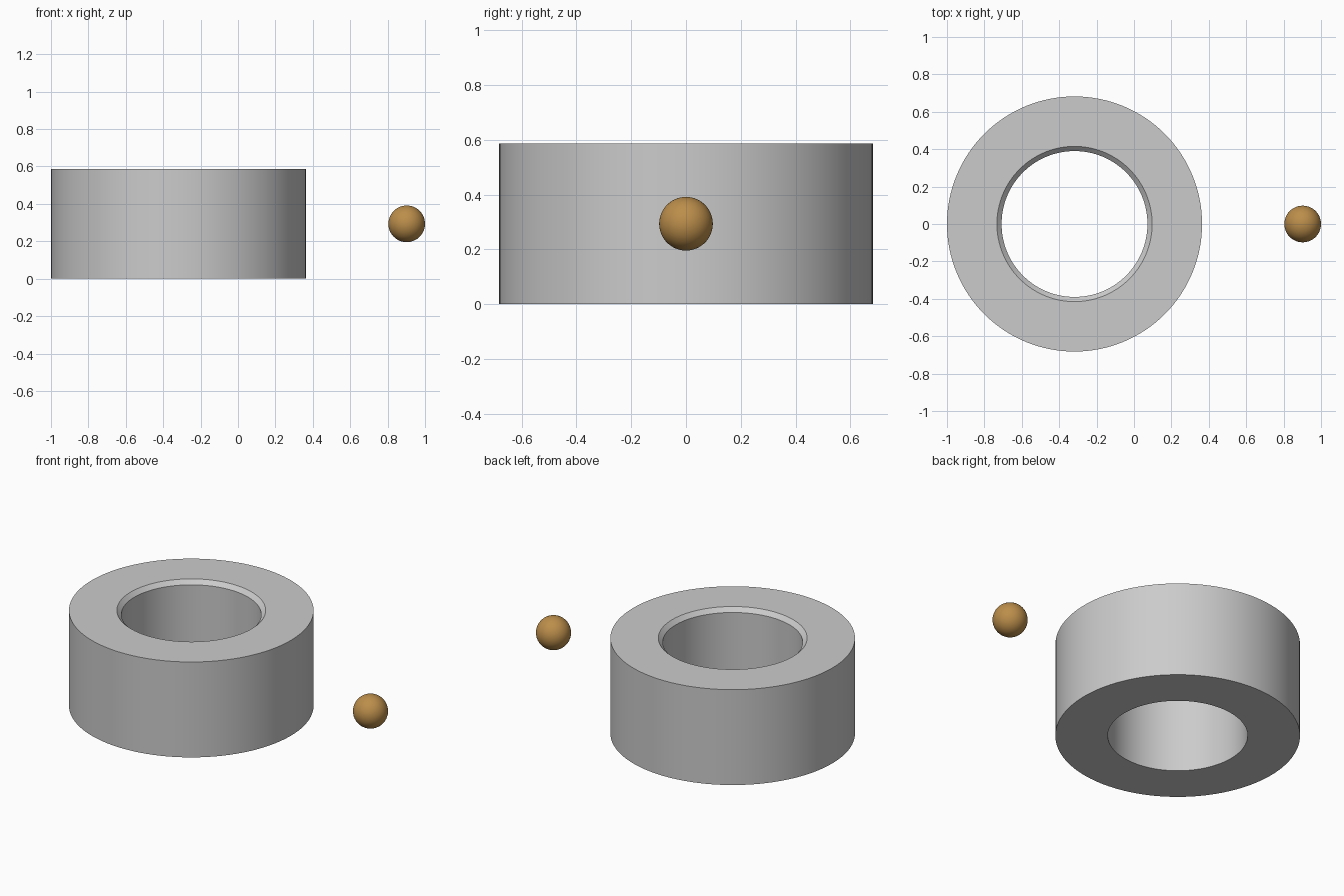
import bpy, bmesh, math

if "Cube" in bpy.data.objects:
    bpy.data.objects.remove(bpy.data.objects["Cube"])

def finish(bm, name, angle=30):
    me = bpy.data.meshes.new(name)
    bm.to_mesh(me)
    bm.free()
    ob = bpy.data.objects.new(name, me)
    bpy.context.collection.objects.link(ob)
    bpy.ops.object.select_all(action='DESELECT')
    ob.select_set(True)
    bpy.context.view_layer.objects.active = ob
    bpy.ops.object.shade_smooth_by_angle(angle=math.radians(angle))
    return ob

HEIGHT = 0.587

# Thick ring: closed (radius, z) profile with a chamfered upper bore edge
profile = [(0.39, 0), (0.682, 0), (0.682, HEIGHT), (0.415, HEIGHT), (0.39, HEIGHT - 0.025)]
segments = 128
bm = bmesh.new()
rings = []
for i in range(segments):
    a = 2 * math.pi * i / segments
    rings.append([bm.verts.new((r * math.cos(a), r * math.sin(a), z)) for r, z in profile])
for i in range(segments):
    p, q = rings[i], rings[(i + 1) % segments]
    for j in range(len(profile)):
        k = (j + 1) % len(profile)
        bm.faces.new((p[j], q[j], q[k], p[k]))
bmesh.ops.recalc_face_normals(bm, faces=bm.faces)
ring = finish(bm, "ring_body")
ring.location.x = -0.318

# Small ball beside the ring, at mid height
bm = bmesh.new()
bmesh.ops.create_uvsphere(bm, u_segments=48, v_segments=24, radius=0.098)
ball = finish(bm, "ball")
ball.location = (0.902, 0, HEIGHT / 2)
mat = bpy.data.materials.new("bronze")
mat.diffuse_color = (0.5, 0.27, 0.07, 1)
mat.use_nodes = True
mat.node_tree.nodes["Principled BSDF"].inputs["Base Color"].default_value = mat.diffuse_color
ball.data.materials.append(mat)
